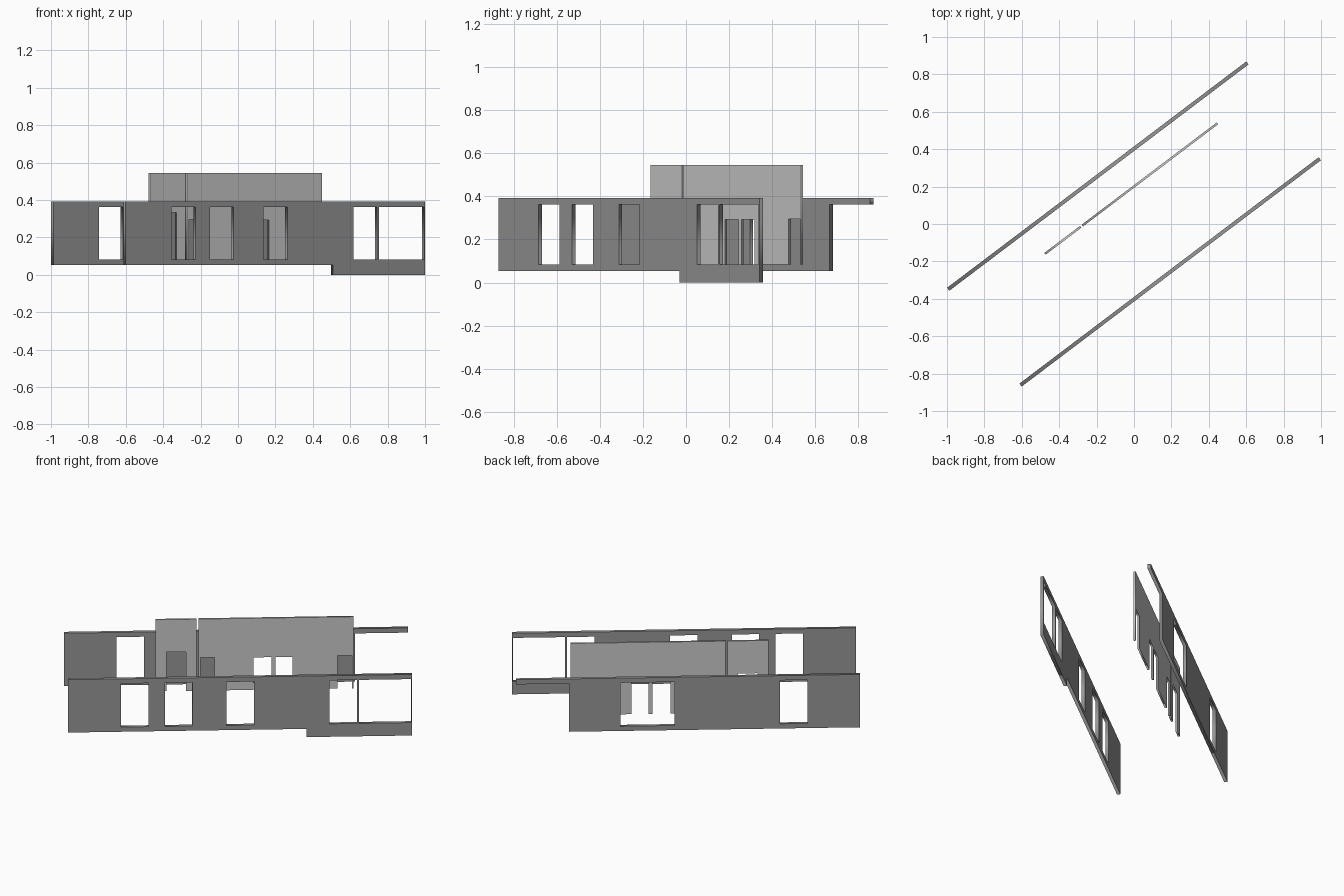
import bpy
from math import atan2, radians, sin, cos

if "Cube" in bpy.data.objects:
    bpy.data.objects.remove(bpy.data.objects["Cube"])

ANGLE = atan2(0.6032, 0.7976)    # all walls run along this direction in plan
END = 1.003                      # half length of the outer walls
BASE, TOP = 0.053, 0.393         # outer wall bottom and top
SILL, HEAD = 0.083, 0.363        # window bottom and top

dark = bpy.data.materials.new("dark_grey")
dark.diffuse_color = (0.31, 0.31, 0.31, 1)
dark.use_nodes = True
dark.node_tree.nodes["Principled BSDF"].inputs["Base Color"].default_value = dark.diffuse_color


def rect(a, b, z0=SILL, z1=HEAD):
    return [(a, z0), (b, z0), (b, z1), (a, z1)]


def wall(name, offset, thickness, loops, mat=None):
    """Filled elevation profile (outline, then holes) extruded to a wall."""
    cu = bpy.data.curves.new(name, 'CURVE')
    cu.dimensions = '2D'
    cu.fill_mode = 'BOTH'
    cu.extrude = thickness / 2
    for pts in loops:
        sp = cu.splines.new('POLY')
        sp.points.add(len(pts) - 1)
        for p, (s, z) in zip(sp.points, pts):
            p.co = (s, z, 0, 1)
        sp.use_cyclic_u = True
    if mat:
        cu.materials.append(mat)
    ob = bpy.data.objects.new(name, cu)
    bpy.context.collection.objects.link(ob)
    ob.rotation_euler = (radians(90), 0, ANGLE)
    ob.location = (-sin(ANGLE) * offset, cos(ANGLE) * offset, 0)
    bpy.ops.object.select_all(action='DESELECT')
    ob.select_set(True)
    bpy.context.view_layer.objects.active = ob
    bpy.ops.object.convert(target='MESH')
    return bpy.context.object


def door_outline(a, b, top, doors):
    """Wall outline whose doors (start, end, height) cut up from the floor."""
    pts = [(a, SILL)]
    for d0, d1, h in doors:
        pts += [(d0, SILL), (d0, h), (d1, h), (d1, SILL)]
    return pts + [(b, SILL), (b, top), (a, top)]


# front wall with a deeper footing at its right end and five windows
wall("front_wall", -0.321, 0.02, [
    [(-END, BASE), (0.388, BASE), (0.388, 0), (END, 0), (END, TOP), (-END, TOP)],
    rect(-0.695, -0.534), rect(-0.437, -0.279), rect(-0.079, 0.081),
    rect(0.523, 0.682), rect(0.694, 0.997)], dark)

# back wall with a thin beam running past its right end
wall("back_wall", 0.321, 0.02, [
    [(-END, BASE), (0.694, BASE), (0.694, HEAD), (END, HEAD), (END, TOP), (-END, TOP)],
    rect(-0.697, -0.536), rect(0.079, 0.394)], dark)

# taller inner wall in two pieces with a narrow gap, floating at sill height
wall("inner_wall_short", 0.16, 0.012, [
    door_outline(-0.475, -0.236, 0.544, [(-0.412, -0.297, 0.334)])])
wall("inner_wall_long", 0.16, 0.012, [
    door_outline(-0.225, 0.68, 0.544, [
        (-0.213, -0.131, 0.296), (0.096, 0.201, 0.292),
        (0.224, 0.324, 0.292), (0.586, 0.672, 0.295)])])
